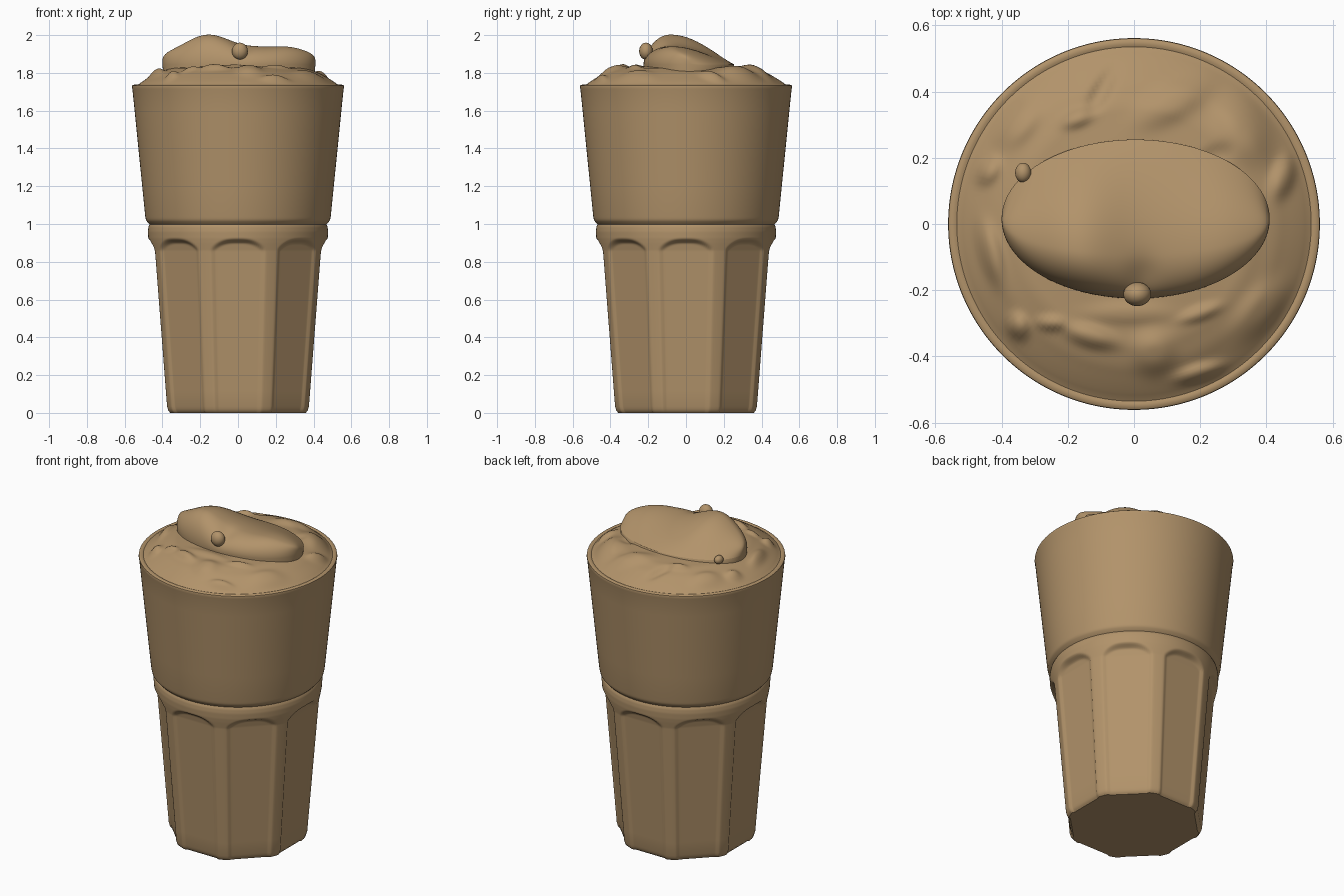
import bpy, bmesh, math
from math import sin, cos, pi, exp, radians

if "Cube" in bpy.data.objects:
    bpy.data.objects.remove(bpy.data.objects["Cube"])

mat = bpy.data.materials.new("coffee_tan")
mat.diffuse_color = (0.445, 0.292, 0.145, 1)
mat.use_nodes = True
mat.node_tree.nodes["Principled BSDF"].inputs["Base Color"].default_value = mat.diffuse_color


def smooth(t):
    t = max(0.0, min(1.0, t))
    return t * t * (3 - 2 * t)


def lerp_table(table, x):
    for (x0, y0), (x1, y1) in zip(table, table[1:]):
        if x <= x1:
            return y0 + (y1 - y0) * (x - x0) / (x1 - x0)
    return table[-1][1]


def rings_to_object(name, rings, start_cap=True, angle=40):
    """Skin a list of closed rings of points; the first ring is capped."""
    bm = bmesh.new()
    loops = [[bm.verts.new(p) for p in ring] for ring in rings]
    n = len(loops[0])
    for a, b in zip(loops, loops[1:]):
        for i in range(n):
            j = (i + 1) % n
            bm.faces.new((a[i], a[j], b[j], b[i]))
    if start_cap:
        bm.faces.new(loops[0][::-1])
    bmesh.ops.recalc_face_normals(bm, faces=bm.faces)
    me = bpy.data.meshes.new(name)
    bm.to_mesh(me)
    bm.free()
    return finish(bpy.data.objects.new(name, me), angle)


def finish(ob, angle):
    if ob.name not in bpy.context.scene.collection.objects and not ob.users_collection:
        bpy.context.scene.collection.objects.link(ob)
    ob.data.materials.append(mat)
    bpy.ops.object.select_all(action='DESELECT')
    ob.select_set(True)
    bpy.context.view_layer.objects.active = ob
    bpy.ops.object.shade_smooth_by_angle(angle=radians(angle))
    return ob


# Glass tumbler: round wall above, eight arched flat panels cut in below
PROFILE = [(0, .378), (.012, .389), (.035, .396), (.86, .463), (.90, .471),
           (.925, .475), (.96, .477), (.985, .474), (.998, .468),
           (1.008, .478), (1.02, .487), (1.04, .491), (1.715, .559)]
RIM = [(.5615, 1.725), (.560, 1.733), (.554, 1.737), (.543, 1.738),
       (.534, 1.734), (.530, 1.72), (.525, 1.66)]


def wall_radius(th, z):
    r = lerp_table(PROFILE, z)
    d = (math.degrees(th) + 22.5) % 45 - 22.5
    top = .925 - .05 * abs(d / 17.5) ** 3
    mask = smooth((18.2 - abs(d)) / 2.2) * smooth((top - z) / .03)
    panel = (r * .954 - .009) / cos(radians(d))
    return r + (min(panel, r) - r) * mask


SEG = 288
angles = [2 * pi * i / SEG for i in range(SEG)]
heights = [0, .006, .012, .022, .035] + [.035 + .08 * i for i in range(1, 10)]
heights += [.80 + .006 * i for i in range(1, 33)]
heights += [.998, 1.003, 1.008, 1.014, 1.02, 1.03, 1.04, 1.2, 1.4, 1.6, 1.715]
rings = [[(wall_radius(t, z) * cos(t), wall_radius(t, z) * sin(t), z)
          for t in angles] for z in heights]
rings += [[(r * cos(t), r * sin(t), z) for t in angles] for r, z in RIM]
rings_to_object("glass", rings)

# Lower cream: low dome with soft lumps (x, y, length, width, turn, height)
LUMPS = [(-.35, .30, .08, .045, 50, .022), (-.44, .16, .04, .03, 60, .025),
         (-.10, .40, .07, .025, 60, -.018), (.12, .37, .12, .05, 30, .02),
         (.33, .28, .10, .07, -60, .03), (.45, .14, .06, .03, 70, .025),
         (-.43, -.09, .09, .03, 105, .025), (-.35, -.31, .035, .03, 110, .028),
         (-.25, -.30, .04, .02, 0, .018), (-.13, -.34, .07, .03, -15, .022),
         (.06, -.39, .06, .06, 0, .022), (.20, -.45, .07, .025, 15, .022),
         (.20, -.27, .06, .02, 20, .015), (.38, -.26, .10, .05, 50, .018),
         (-.17, .32, .05, .025, 20, .018), (.24, .20, .06, .03, 30, -.01),
         (-.02, -.27, .12, .03, 0, .01)]
DOME = [(0, 1.835), (.25, 1.835), (.36, 1.825), (.43, 1.80), (.49, 1.765),
        (.525, 1.742), (.54, 1.728)]


def cream_height(x, y):
    r = math.hypot(x, y)
    z = sum(lerp_table(DOME, max(0, r + k * .012)) for k in (-1, 0, 1)) / 3
    for cx, cy, lx, ly, a, h in LUMPS:
        c, s = cos(radians(a)), sin(radians(a))
        u = ((x - cx) * c + (y - cy) * s) / lx
        v = ((y - cy) * c - (x - cx) * s) / ly
        z += h * exp(-(u * u + v * v) ** 1.4) * smooth((.545 - r) / .05)
    return z


fine = [2 * pi * i / 192 for i in range(192)]
rings = [[(r * cos(t), r * sin(t), cream_height(r * cos(t), r * sin(t)))
          for t in fine] for r in [.005 + .531 * i / 56 for i in range(57)]]
rings_to_object("lower_cream", rings, angle=80)


# Top dollop: oval swirl, crest near the front, long slope to the back
def dollop_point(rho, t):
    u, v = rho * cos(t), rho * sin(t)
    x, y = .005 + .405 * u, .015 + .24 * v
    crest = 1.94 + .07 * exp(-((x + .17) / .15) ** 2) + .012 * exp(-((x - .28) / .1) ** 2)
    end = max(0, 1 - u * u)
    s = v / max(1e-5, math.sqrt(end)) + .45
    if s < 0:
        across = math.sqrt(max(0, 1 - (s / .55) ** 2))
    else:
        across = cos(min(1, s / 1.45) * pi / 2)
    z = 1.845 + (crest - 1.845) * end ** .25 * across
    z -= .015 * exp(-((x - .03) / .05) ** 2 - ((y + .16) / .06) ** 2)
    return (x, y, z)


rings = [[dollop_point(sin(pi / 2 * (i + .2) / 40.2), t) for t in fine] for i in range(41)]
rings.append([(x * .99, y * .99, 1.80) for x, y, z in rings[-1]])
rings_to_object("top_dollop", rings, angle=80)

# Small cream tips where the swirl ends
for name, loc, size in [("front_tip", (.01, -.212, 1.915), (.042, .036, .045)),
                        ("back_tip", (-.335, .155, 1.85), (.024, .03, .025))]:
    bpy.ops.mesh.primitive_uv_sphere_add(segments=32, ring_count=16, radius=1, location=loc)
    tip = bpy.context.object
    tip.name = name
    tip.scale = size
    finish(tip, 80)
